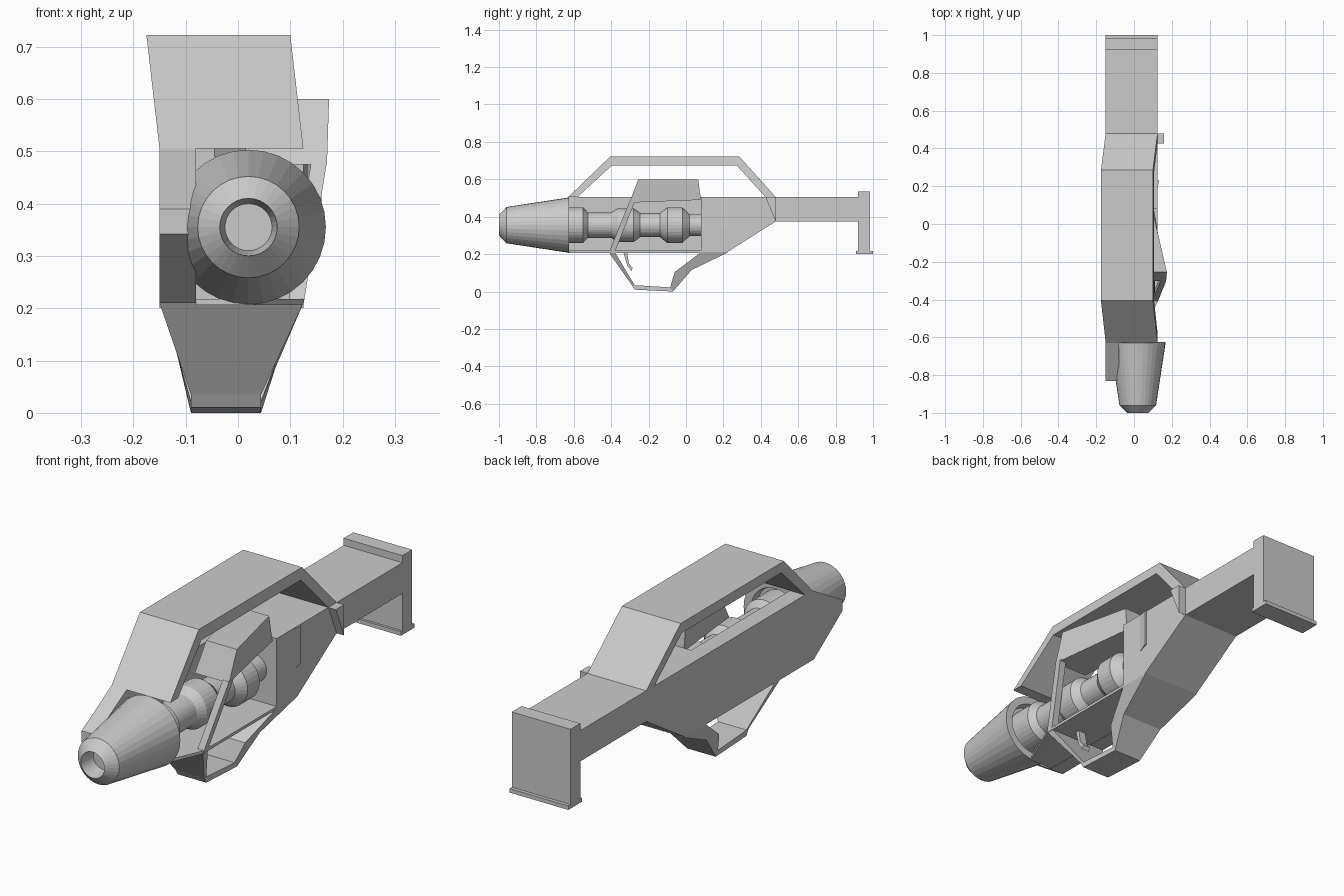
import bpy, math

if "Cube" in bpy.data.objects:
    bpy.data.objects.remove(bpy.data.objects["Cube"])

# ---------- helpers ----------
def make(name, verts, faces):
    me = bpy.data.meshes.new(name)
    me.from_pydata(verts, [], faces)
    ob = bpy.data.objects.new(name, me)
    bpy.context.collection.objects.link(ob)
    # consistent outward normals
    import bmesh
    bm = bmesh.new()
    bm.from_mesh(me)
    bmesh.ops.recalc_face_normals(bm, faces=bm.faces)
    bm.to_mesh(me)
    bm.free()
    return ob

def prism(name, profile, span):
    """Side profile in (y, z), spanned across x; span is (x0, x1) or a function of y, z."""
    f = span if callable(span) else (lambda y, z: span)
    n = len(profile)
    verts = [(f(y, z)[s], y, z) for s in (0, 1) for y, z in profile]
    faces = [tuple(range(n)), tuple(range(2 * n - 1, n - 1, -1))]
    faces += [(i, (i + 1) % n, n + (i + 1) % n, n + i) for i in range(n)]
    return make(name, verts, faces)

def loft(name, a, b):
    """Solid between two matching point loops."""
    n = len(a)
    faces = [tuple(range(n)), tuple(range(2 * n - 1, n - 1, -1))]
    faces += [(i, (i + 1) % n, n + (i + 1) % n, n + i) for i in range(n)]
    return make(name, a + b, faces)

def lathe(name, profile, cx=0.02, cz=0.355, sides=32):
    """Turn a (y, radius) profile around the barrel axis, capping both ends."""
    verts, faces = [], []
    for y, r in profile:
        for k in range(sides):
            t = 2 * math.pi * k / sides
            verts.append((cx + r * math.cos(t), y, cz + r * math.sin(t)))
    for i in range(len(profile) - 1):
        for k in range(sides):
            a, b = i * sides + k, i * sides + (k + 1) % sides
            faces.append((a, b, b + sides, a + sides))
    faces += [tuple(range(sides)), tuple(range(len(verts) - sides, len(verts)))]
    return make(name, verts, faces)

L, R, INNER = -0.15, 0.125, -0.08

# ---------- barrel ----------
lathe("muzzle_cone", [(-0.93, 0.045), (-1, 0.055), (-0.96, 0.097), (-0.625, 0.148),
                      (-0.625, 0.115), (-0.66, 0.11)])
lathe("barrel_tube", [(-0.68, 0.095), (-0.55, 0.095), (-0.525, 0.068), (-0.40, 0.068),
                      (-0.365, 0.09), (-0.28, 0.09), (-0.245, 0.064), (-0.14, 0.064),
                      (-0.10, 0.095), (-0.02, 0.095), (0.02, 0.058), (0.09, 0.058)])

# ---------- receiver ----------
prism("left_side_plate", [(-0.83, 0.39), (-0.63, 0.505), (0.48, 0.505), (0.48, 0.375),
                          (0.22, 0.21), (-0.64, 0.21), (-0.83, 0.342)], (L, INNER))
prism("rear_receiver", [(0.08, 0.505), (0.48, 0.505), (0.48, 0.375), (0.22, 0.21),
                        (0.08, 0.21)], (INNER, R))
floor = [(INNER, -0.63), (0.03, -0.63), (R, -0.41), (R, 0.08), (INNER, 0.08)]
loft("receiver_floor", [(x, y, 0.206) for x, y in floor], [(x, y, 0.218) for x, y in floor])
prism("side_panel", [(0.08, 0.285), (0.23, 0.345), (0.23, 0.505), (0.08, 0.49)],
      lambda y, z: (0.09, 0.105 + 0.028 * (y - 0.08) / 0.15))

# ---------- carry handle, leaning to the left as it rises ----------
def lean(y, z):
    d = -0.025 * (z - 0.505) / 0.217
    return (L + d, R + d)

prism("carry_handle", [(-0.63, 0.505), (-0.405, 0.722), (0.285, 0.722), (0.48, 0.505),
                       (0.425, 0.505), (0.27, 0.675), (-0.395, 0.675), (-0.58, 0.505)], lean)
prism("sling_tab", [(0.425, 0.505), (0.48, 0.505), (0.48, 0.375)], (0.12, 0.16))

# ---------- side hood and its slanted strap ----------
loft("side_hood",
     [(0.01, -0.303, 0.475), (0.17, -0.303, 0.475), (0.105, 0.08, 0.49), (-0.045, 0.08, 0.49)],
     [(0.03, -0.255, 0.6), (0.174, -0.255, 0.6), (0.1, 0.065, 0.6), (-0.045, 0.065, 0.6)])
def strap_ring(x, y, z, w=0.03, t=0.03):
    return [(x - w, y, z), (x, y, z), (x, y + t, z), (x - w, y + t, z)]

loft("hood_strap", strap_ring(R, -0.413, 0.206), strap_ring(0.17, -0.303, 0.48))

# ---------- trigger guard and grip, tapering downwards ----------
def taper(y, z):
    t = min(1, max(0, (z - 0.04) / 0.165))
    return (-0.09 - 0.06 * t, 0.044 + 0.081 * t)

prism("guard_front", [(-0.413, 0.21), (-0.29, 0.035), (-0.275, 0.035), (-0.38, 0.21)], taper)
prism("guard_bottom", [(-0.29, 0.035), (-0.275, 0.01), (-0.07, 0.0), (-0.085, 0.022)], taper)
prism("guard_grip", [(-0.085, 0.022), (-0.07, 0.0), (0.03, 0.115), (0.225, 0.21),
                     (0.08, 0.21), (-0.06, 0.105)], taper)
prism("trigger", [(-0.335, 0.21), (-0.315, 0.21), (-0.305, 0.15), (-0.285, 0.125),
                  (-0.292, 0.108), (-0.315, 0.14)], (0.0, 0.035))

# ---------- stock ----------
prism("stock_bar", [(0.48, 0.375), (0.48, 0.505), (0.93, 0.505), (0.93, 0.375)], (L, R))
prism("butt_plate", [(0.92, 0.2), (0.92, 0.535), (0.985, 0.535), (0.985, 0.2)], (L, R))
prism("butt_lip", [(0.91, 0.2), (0.91, 0.217), (1.0, 0.217), (1.0, 0.2)], (L, R))
